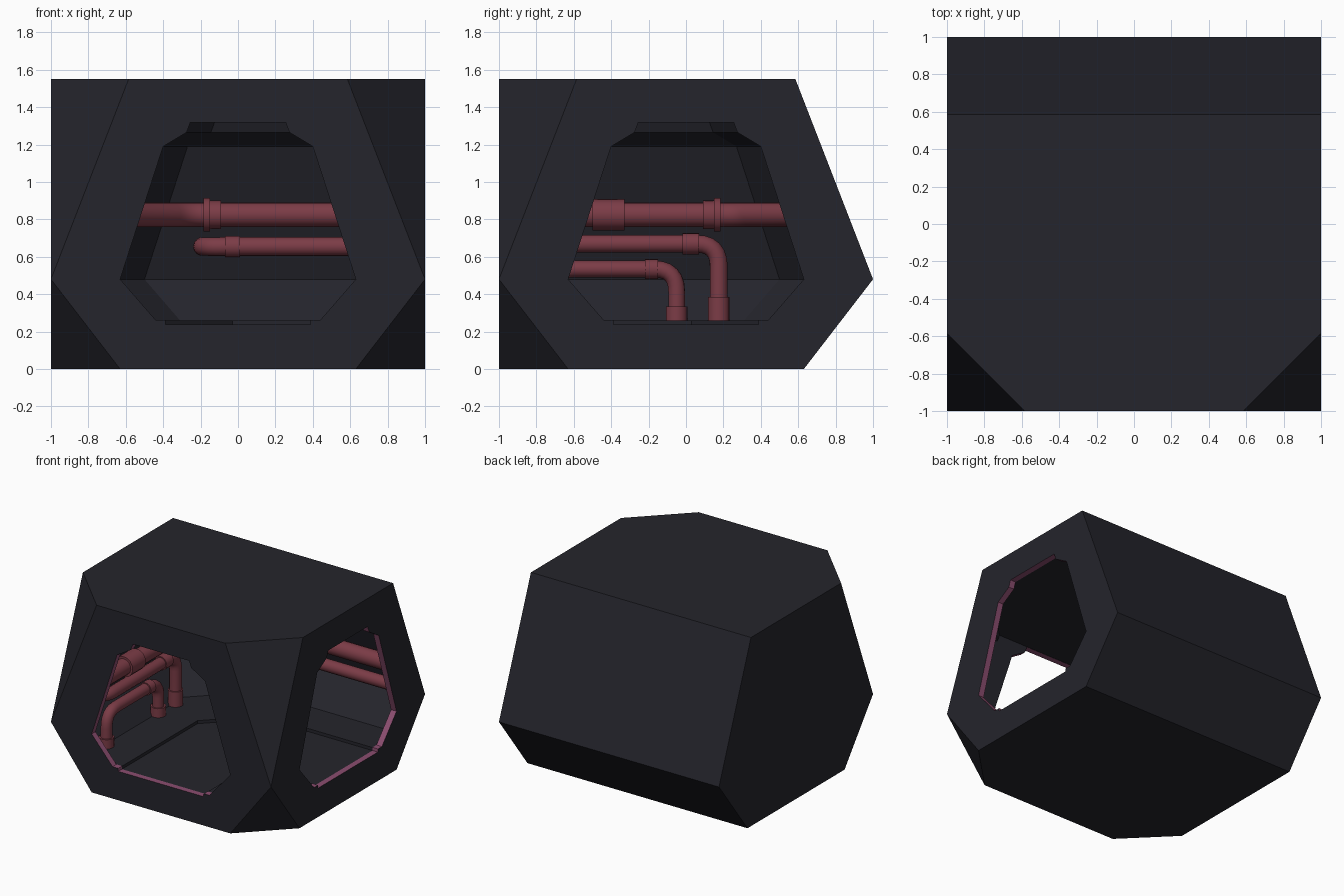
import bpy, bmesh, math
from mathutils import Vector

if "Cube" in bpy.data.objects:
    bpy.data.objects.remove(bpy.data.objects["Cube"])


def material(name, rgb):
    m = bpy.data.materials.new(name)
    m.diffuse_color = (*rgb, 1)
    m.use_nodes = True
    m.node_tree.nodes["Principled BSDF"].inputs["Base Color"].default_value = m.diffuse_color
    return m


DARK = material("dark_wall", (0.018, 0.018, 0.025))
PINK = material("pink_rim", (0.26, 0.075, 0.16))
RED = material("red_pipe", (0.20, 0.045, 0.062))


def mesh_object(name, bm, mats):
    bmesh.ops.recalc_face_normals(bm, faces=bm.faces)
    me = bpy.data.meshes.new(name)
    bm.to_mesh(me)
    bm.free()
    for m in mats:
        me.materials.append(m)
    ob = bpy.data.objects.new(name, me)
    bpy.context.collection.objects.link(ob)
    return ob


def loft(name, rings):
    """Closed solid through rings with equal point counts."""
    bm = bmesh.new()
    loops = [[bm.verts.new(p) for p in r] for r in rings]
    n = len(loops[0])
    for a, b in zip(loops, loops[1:]):
        for i in range(n):
            j = (i + 1) % n
            bm.faces.new((a[i], a[j], b[j], b[i]))
    bm.faces.new(loops[0])
    bm.faces.new(loops[-1])
    return mesh_object(name, bm, [DARK])


# outer shell: solid around six-sided portals on the front, left and right
def outer_ring(w, z):
    return [(-1, w, z), (1, w, z), (1, -w, z), (w, -1, z), (-w, -1, z), (-1, -w, z)]


bm = bmesh.new()
for w, z in ((0.63, 0), (1.0, 0.48), (0.585, 1.55)):
    for p in outer_ring(w, z):
        bm.verts.new(p)
bmesh.ops.remove_doubles(bm, verts=bm.verts, dist=1e-4)
bmesh.ops.convex_hull(bm, input=bm.verts)
bmesh.ops.dissolve_limit(bm, angle_limit=0.01, verts=bm.verts, edges=bm.edges)
shell = mesh_object("corridor_shell", bm, [DARK, PINK])


# inner room: follows the corner, with a cut-off far corner
def room_ring(w, z, c):
    e = 0.95
    return [(-w, -e, z), (-w, w - c, z), (c - w, w, z), (e, w, z), (e, -w, z), (w, -e, z)]


def groove_ring(z, w=0.39, c=0.36, e=0.952):
    return [(-w, -e, z), (-w, w - c, z), (c - w, w, z), (e, w, z), (e, -w, z), (w, -w, z), (w, -e, z)]


room = loft("room_cutter", [room_ring(w, z, 0.4) for w, z in
            ((0.71, 0.26), (0.9, 0.48), (0.67, 1.19), (0.545, 1.265), (0.525, 1.32))])
groove = loft("groove_cutter", [groove_ring(0.235), groove_ring(0.3)])

# portal openings
half = [(0.388, 0.237), (0.389, 0.262), (0.44, 0.262), (0.63, 0.48),
        (0.4, 1.19), (0.275, 1.265), (0.255, 1.318)]
hole = half + [(-u, z) for u, z in reversed(half)]
front_hole = loft("front_hole_cutter", [[(u, y, z) for u, z in hole] for y in (-1.1, -0.93)])
right_hole = loft("right_hole_cutter", [[(x, u, z) for u, z in hole] for x in (1.1, 0.93)])

cutters = [room, groove, front_hole, right_hole]
for c in cutters:
    c.hide_render = True
    mod = shell.modifiers.new(c.name, 'BOOLEAN')
    mod.operation = 'DIFFERENCE'
    mod.solver = 'EXACT'
    mod.object = c
bpy.context.view_layer.update()
dg = bpy.context.evaluated_depsgraph_get()
cut = bpy.data.meshes.new_from_object(shell.evaluated_get(dg))
shell.modifiers.clear()
shell.data = cut
for c in cutters:
    bpy.data.objects.remove(c)
cut.materials.clear()
cut.materials.append(DARK)
cut.materials.append(PINK)

# pink on the thin reveals of both portals
for f in cut.polygons:
    c, n = f.center, f.normal
    inside = 0.23 < c.z < 1.33
    front = -0.998 < c.y < -0.953 and abs(n.y) < 0.05 and abs(c.x) < 0.66
    right = 0.953 < c.x < 0.998 and abs(n.x) < 0.05 and abs(c.y) < 0.66
    f.material_index = 1 if inside and (front or right) else 0


# pipes
def rounded(points, r):
    """Path with its inner corners replaced by arcs of set-back r."""
    pts = [Vector(p) for p in points]
    out = [pts[0]]
    for a, b, c in zip(pts, pts[1:], pts[2:]):
        p, q = b + (a - b).normalized() * r, b + (c - b).normalized() * r
        for i in range(7):
            t = i / 6
            out.append(p * (1 - t) ** 2 * 0.9 + b * (2 * t * (1 - t)) + q * t ** 2
                       + p * (1 - t) ** 2 * 0.1)
    return out + [pts[-1]]


def tube(name, path, radius, sides=14):
    bm = bmesh.new()
    loops = []
    normal = None
    for i, p in enumerate(path):
        t = (path[min(i + 1, len(path) - 1)] - path[max(i - 1, 0)]).normalized()
        if normal is None:
            normal = t.orthogonal()
        normal = (normal - t * normal.dot(t)).normalized()
        side = t.cross(normal)
        loops.append([bm.verts.new(p + radius * (normal * math.cos(a) + side * math.sin(a)))
                      for a in (2 * math.pi * k / sides for k in range(sides))])
    for a, b in zip(loops, loops[1:]):
        for k in range(sides):
            j = (k + 1) % sides
            bm.faces.new((a[k], a[j], b[j], b[k]))
    bm.faces.new(loops[0])
    bm.faces.new(loops[-1])
    for f in bm.faces:
        f.smooth = len(f.verts) == 4
    for e in bm.edges:
        e.smooth = e.calc_face_angle(0) < 0.8
    return mesh_object(name, bm, [RED])


def collar(name, a, b, radius):
    tube(name, [Vector(a), Vector(b)], radius)


W = 0.69  # distance of the pipes from the centre
tube("main_pipe", rounded([(-W, -0.94, 0.825), (-W, 0.28, 0.825), (-0.28, W, 0.825), (0.94, W, 0.825)], 0.1), 0.066)
tube("side_pipe", rounded([(-0.86, -0.76, 0.67), (-W, -0.76, 0.67), (-W, 0.175, 0.67), (-W, 0.175, 0.25)], 0.12), 0.048)
tube("low_pipe", rounded([(-W, -0.72, 0.25), (-W, -0.72, 0.535), (-W, -0.05, 0.535), (-W, -0.05, 0.25)], 0.12), 0.045)
tube("back_pipe", rounded([(0.94, W, 0.655), (-0.19, W, 0.655), (-0.19, 0.86, 0.655)], 0.11), 0.05)

# pipe fittings
collar("main_coupling", (-W, -0.5, 0.825), (-W, -0.33, 0.825), 0.084)
for name, p in (("left", lambda s: (-W, s, 0.825)), ("back", lambda s: (-s, W, 0.825))):
    collar(name + "_main_collar", p(0.09), p(0.15), 0.076)
    collar(name + "_main_flange", p(0.15), p(0.185), 0.09)
collar("side_collar", (-W, -0.02, 0.67), (-W, 0.07, 0.67), 0.057)
collar("low_collar", (-W, -0.22, 0.535), (-W, -0.15, 0.535), 0.053)
collar("back_collar", (-0.07, W, 0.655), (0.01, W, 0.655), 0.058)
for name, y, top in (("side", 0.175, 0.385), ("low", -0.05, 0.335), ("low_front", -0.72, 0.335)):
    collar(name + "_foot", (-W, y, 0.25), (-W, y, top), 0.058)
